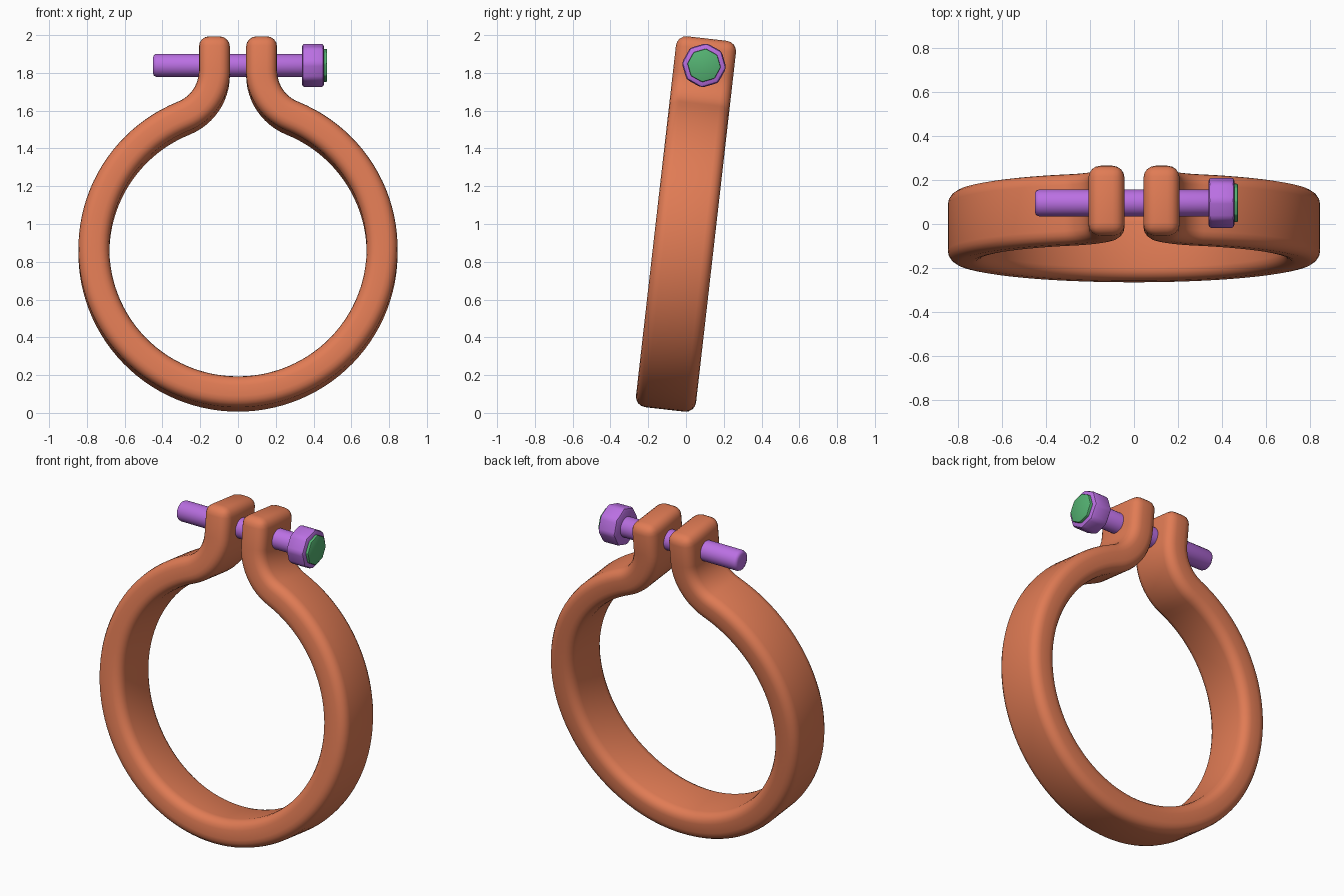
import bpy, bmesh, math
from mathutils import Matrix, Vector

if "Cube" in bpy.data.objects:
    bpy.data.objects.remove(bpy.data.objects["Cube"])

TILT = Matrix.Translation((0, 0, 1)) @ Matrix.Rotation(math.radians(-6.5), 4, 'X')


def material(name, rgb):
    m = bpy.data.materials.new(name)
    m.diffuse_color = (*rgb, 1)
    m.use_nodes = True
    m.node_tree.nodes["Principled BSDF"].inputs["Base Color"].default_value = m.diffuse_color
    return m


orange = material("orange", (0.75, 0.20, 0.09))
purple = material("purple", (0.49, 0.16, 0.76))
green = material("green", (0.09, 0.45, 0.17))


def finish(bm, name, mat, bevel, segments, limit, smooth):
    # Turn a bmesh into a tilted, bevelled, shaded object
    bmesh.ops.recalc_face_normals(bm, faces=bm.faces)
    me = bpy.data.meshes.new(name)
    bm.to_mesh(me)
    bm.free()
    me.materials.append(mat)
    ob = bpy.data.objects.new(name, me)
    bpy.context.collection.objects.link(ob)
    ob.matrix_world = TILT
    mod = ob.modifiers.new("round", 'BEVEL')
    mod.width, mod.segments = bevel, segments
    mod.limit_method, mod.angle_limit = 'ANGLE', math.radians(limit)
    bpy.ops.object.select_all(action='DESELECT')
    ob.select_set(True)
    bpy.context.view_layer.objects.active = ob
    bpy.ops.object.modifier_apply(modifier="round")
    bpy.ops.object.shade_smooth_by_angle(angle=math.radians(smooth))
    return ob


# Clamp band: half centreline = ring arc, fillet, straight lug; then mirrored
R, CZ, HALF, LUG, FIL, TOP, DEPTH = 0.763, -0.143, 0.082, 0.125, 0.26, 0.988, 0.16
fx = LUG + FIL
fz = CZ + math.sqrt((R + FIL) ** 2 - fx ** 2)
join = math.atan2(fz - CZ, fx)
half = []  # (point, outward normal)
for i in range(49):
    a = -math.pi / 2 + (join + math.pi / 2) * i / 48
    n = Vector((math.cos(a), 0, math.sin(a)))
    half.append((Vector((0, 0, CZ)) + n * R, n))
for i in range(1, 13):
    a = join + math.pi + (math.pi - join - math.pi) * i / 12
    d = Vector((math.cos(a), 0, math.sin(a)))
    half.append((Vector((fx, 0, fz)) + d * FIL, -d))
half.append((Vector((LUG, 0, TOP)), Vector((1, 0, 0))))
flip = Matrix.Diagonal((-1, 1, 1))
path = [(flip @ p, flip @ n) for p, n in reversed(half[1:])] + half

bm = bmesh.new()
rings = []
for p, n in path:
    rings.append([bm.verts.new(p + n * s * HALF + Vector((0, t * DEPTH, 0)))
                  for s, t in ((-1, -1), (1, -1), (1, 1), (-1, 1))])
for a, b in zip(rings, rings[1:]):
    for k in range(4):
        bm.faces.new((a[k], a[(k + 1) % 4], b[(k + 1) % 4], b[k]))
bm.faces.new(rings[0])
bm.faces.new(rings[-1])
finish(bm, "clamp_band", orange, 0.055, 4, 40, 50)


# Bolt pieces: prisms along x
def rod(name, x0, x1, radius, sides, mat, bevel, limit, smooth):
    bm = bmesh.new()
    m = Matrix.Translation(((x0 + x1) / 2, 0, 0.845)) @ Matrix.Rotation(math.pi / 2, 4, 'Y')
    bmesh.ops.create_cone(bm, cap_ends=True, segments=sides, radius1=radius,
                          radius2=radius, depth=x1 - x0, matrix=m)
    finish(bm, name, mat, bevel, 2, limit, smooth)


rod("bolt_shaft", -0.45, 0.36, 0.061, 24, purple, 0.018, 40, 50)
rod("bolt_head", 0.338, 0.456, 0.119, 8, purple, 0.018, 30, 30)
rod("bolt_cap", 0.44, 0.472, 0.089, 8, green, 0.006, 30, 30)
